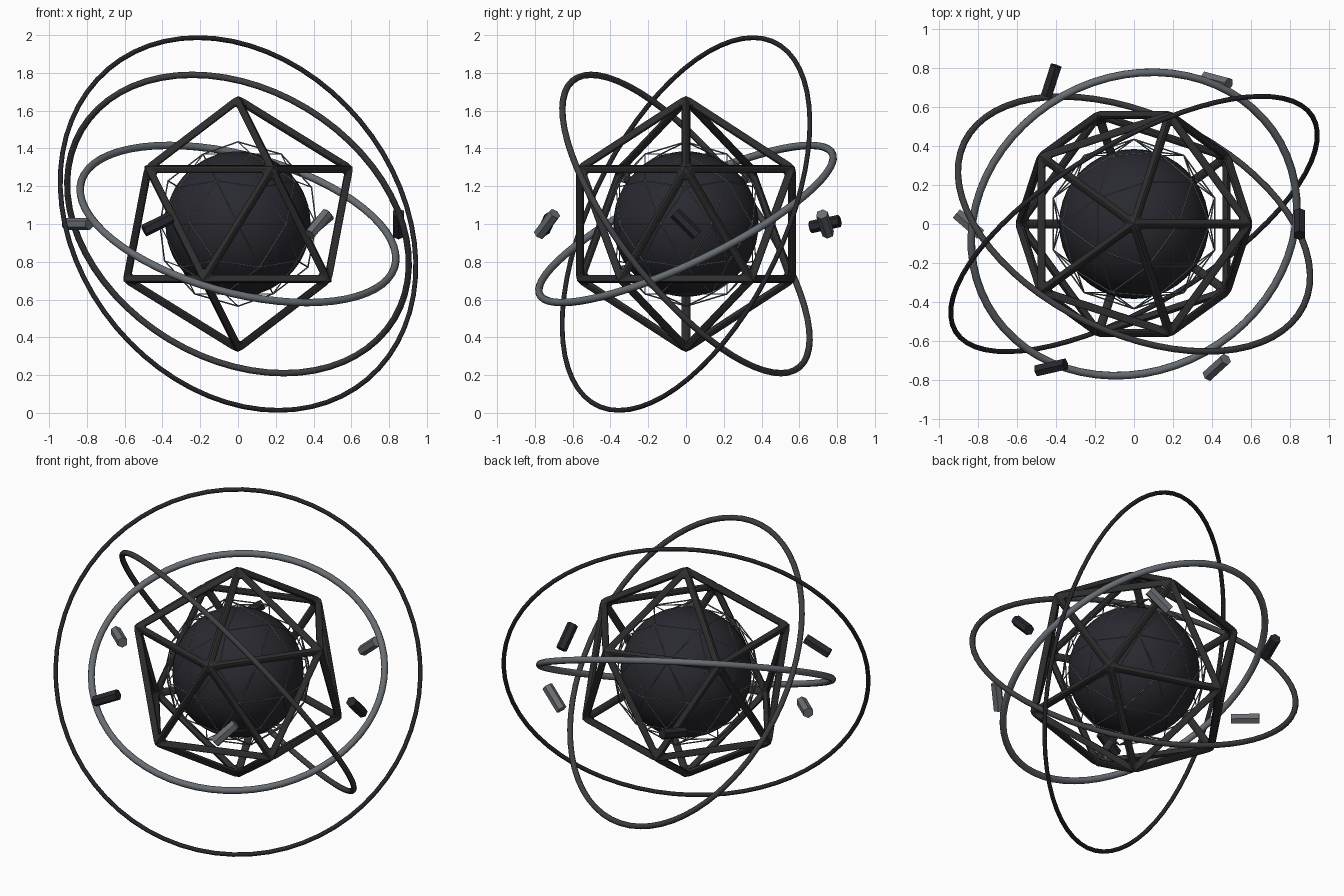
import bpy, math
from mathutils import Vector

if "Cube" in bpy.data.objects:
    bpy.data.objects.remove(bpy.data.objects["Cube"])

C = Vector((0, 0, 1))


def mat(name, r, g, b):
    m = bpy.data.materials.new(name)
    m.diffuse_color = (r, g, b, 1)
    m.use_nodes = True
    m.node_tree.nodes["Principled BSDF"].inputs["Base Color"].default_value = m.diffuse_color
    return m


CORE = mat("core_dark", .022, .022, .03)
FRAME = mat("frame_dark", .028, .028, .028)
GREY = mat("steel_grey", .14, .155, .17)
MID = mat("mid_grey", .05, .05, .055)
BLACK = mat("near_black", .02, .02, .028)


def finish(name, m, smooth=False):
    o = bpy.context.object
    o.name = name
    o.data.materials.append(m)
    if smooth:
        bpy.ops.object.shade_smooth_by_angle(angle=math.radians(40))
    return o


def aim(o, d):
    o.rotation_mode = 'QUATERNION'
    o.rotation_quaternion = Vector(d).to_track_quat('Z', 'Y')


def ico(name, sub, r, m, wire=0, bevel=0, smooth=False):
    bpy.ops.mesh.primitive_ico_sphere_add(subdivisions=sub, radius=r, location=C)
    o = finish(name, m, smooth)
    if wire:
        w = o.modifiers.new("wire", 'WIREFRAME')
        w.thickness = wire
        w.use_even_offset = True
    if bevel:
        b = o.modifiers.new("bevel", 'BEVEL')
        b.width = bevel
        b.segments = 2
        b.limit_method = 'ANGLE'
        b.angle_limit = math.radians(20)
    return o


# core ball, thin lattice and heavy cage
ico("core", 4, .385, CORE, smooth=True)
ico("inner_lattice", 2, .435, GREY, wire=.008)
ico("outer_cage", 1, .66, FRAME, wire=.06, bevel=.012)

# three tilted orbit rings: normal, radius, tube radius
for name, n, R, r, m in (
        ("inner_ring", (.235, -.423, .875), .86, .02, GREY),
        ("middle_ring", (.354, .736, .577), .967, .017, MID),
        ("outer_ring", (.475, -.79, .387), 1.07, .013, BLACK)):
    bpy.ops.mesh.primitive_torus_add(major_radius=R, minor_radius=r, location=C,
                                     major_segments=64, minor_segments=10)
    aim(finish(name, m, True), n)

# six floating hexagonal shards on a circle
dirs = [(0, -.707, .707), (.75, -.2, .63), (.3, .93, .2),
        (-.75, .65, 0), (.88, .2, .43), (.55, .5, .67)]
for i, d in enumerate(dirs):
    a = math.radians(60 * i)
    p = C + .85 * Vector((math.cos(a), math.sin(a), 0))
    bpy.ops.mesh.primitive_cylinder_add(vertices=6, radius=.033, depth=.165, location=p)
    aim(finish(f"shard_{i + 1}", GREY if i % 2 else BLACK), d)
